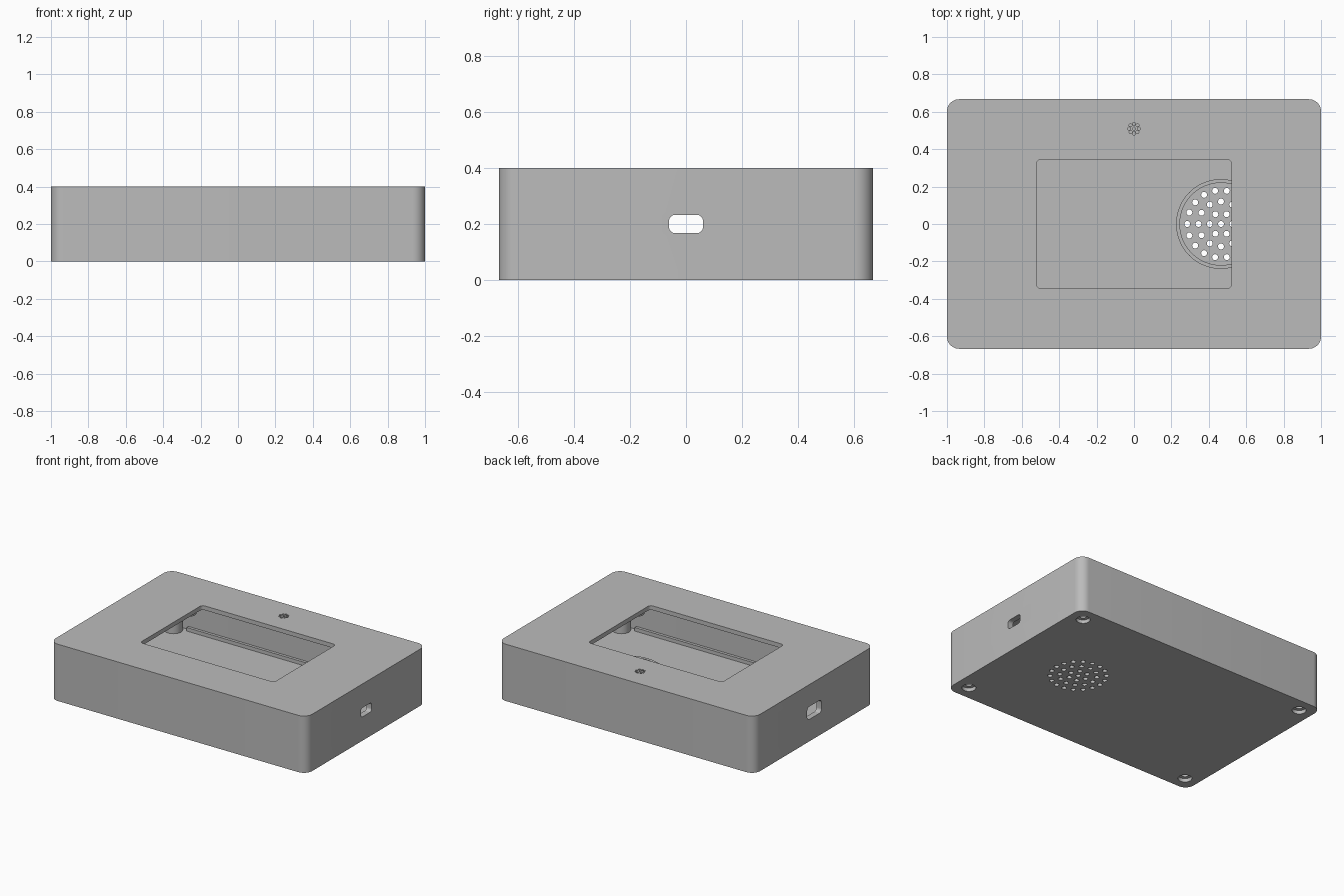
import bpy, bmesh
from math import sin, cos, pi, radians
from mathutils import Matrix, Vector

if "Cube" in bpy.data.objects:
    bpy.data.objects.remove(bpy.data.objects["Cube"])

GREY = (0.5, 0.5, 0.5, 1)
mat = bpy.data.materials.new("plain grey")
mat.use_nodes = True
mat.diffuse_color = GREY
mat.node_tree.nodes["Principled BSDF"].inputs["Base Color"].default_value = GREY

HX, HY, TOP = 1.0, 0.667, 0.4
WALL, LID, FLOOR = 0.04, 0.03, 0.04
SPEAKER = (0.465, 0)
MIC = (0, 0.51)
CORNERS = [(x, y) for x in (-0.9, 0.9) for y in (-0.567, 0.567)]
POSTS = [(x, y) for x in (-0.68, 0.68) for y in (-0.42, 0.42)]


def rounded(hx, hy, r, n=10):
    """Outline of a rounded rectangle."""
    pts = []
    for k, (sx, sy) in enumerate([(1, 1), (-1, 1), (-1, -1), (1, -1)]):
        for i in range(n + 1):
            a = (k + i / n) * pi / 2
            pts.append((sx * (hx - r) + r * cos(a), sy * (hy - r) + r * sin(a)))
    return pts


def circle(c, r, n=32):
    return [(c[0] + r * cos(2 * pi * i / n), c[1] + r * sin(2 * pi * i / n)) for i in range(n)]


def rings(c, spec):
    """Centres of holes set in concentric rings."""
    return [(c[0] + r * cos(2 * pi * i / n), c[1] + r * sin(2 * pi * i / n))
            for r, n in spec for i in range(n)]


def prisms(name, parts, matrix=None):
    """One object made of extruded outlines: (outline, low, high)."""
    bm = bmesh.new()
    for pts, z0, z1 in parts:
        low = [bm.verts.new((x, y, z0)) for x, y in pts]
        high = [bm.verts.new((x, y, z1)) for x, y in pts]
        bm.faces.new(low[::-1])
        bm.faces.new(high)
        for i in range(len(pts)):
            j = (i + 1) % len(pts)
            bm.faces.new((low[i], low[j], high[j], high[i]))
    if matrix:
        bmesh.ops.transform(bm, matrix=matrix, verts=bm.verts)
    bmesh.ops.recalc_face_normals(bm, faces=bm.faces)
    mesh = bpy.data.meshes.new(name)
    bm.to_mesh(mesh)
    bm.free()
    mesh.materials.append(mat)
    ob = bpy.data.objects.new(name, mesh)
    bpy.context.collection.objects.link(ob)
    return ob


def cut(ob, *cutters):
    """Subtract the cutters, bake the result and delete them."""
    for c in cutters:
        m = ob.modifiers.new("cut", "BOOLEAN")
        m.operation, m.solver, m.object = "DIFFERENCE", "EXACT", c
    bpy.context.view_layer.objects.active = ob
    for m in list(ob.modifiers):
        bpy.ops.object.modifier_apply(modifier=m.name)
    for c in cutters:
        bpy.data.objects.remove(c)


# Housing: hollow shell with display opening, microphone holes and side ports
housing = prisms("housing", [(rounded(HX, HY, 0.065), FLOOR, TOP)])
side = Matrix(((0, 0, 1, 0), (1, 0, 0, 0), (0, 1, 0, 0.2), (0, 0, 0, 1)))
cut(housing,
    prisms("cavity_cutter", [(rounded(HX - WALL, HY - WALL, 0.03), 0, TOP - LID)]),
    prisms("display_cutter", [(rounded(0.522, 0.345, 0.025), 0.3, 0.5)]),
    prisms("microphone_cutter", [(circle(p, 0.008, 12), 0.3, 0.5)
                                 for p in rings(MIC, [(0, 1), (0.026, 8)])]),
    prisms("left_port_cutter", [(rounded(0.06, 0.032, 0.02), 0.9, 1.1)], side),
    prisms("right_port_cutter", [(rounded(0.08, 0.045, 0.025), -1.1, -0.9)], side))

# Base plate with speaker grille and screw recesses
base = prisms("base_plate", [(rounded(HX, HY, 0.065), 0, FLOOR)])
grille = rings(SPEAKER, [(0, 1), (0.06, 6), (0.12, 12), (0.18, 18)])
cut(base,
    prisms("grille_cutter", [(circle(p, 0.016, 16), -0.1, 0.1) for p in grille]),
    prisms("screw_cutter", [(circle(p, 0.045), -0.1, 0.025) for p in CORNERS]),
    prisms("pilot_cutter", [(circle(p, 0.022, 20), 0, 0.1) for p in CORNERS]))

# Speaker seat ring on the base
ring = prisms("speaker_ring", [(circle(SPEAKER, 0.24, 64), FLOOR, 0.08)])
cut(ring, prisms("ring_cutter", [(circle(SPEAKER, 0.22, 64), 0, 0.2)]))

# Locating lip along the base, stopping short of the corner bosses
def bar(x0, x1, y0, y1):
    return [(x0, y0), (x1, y0), (x1, y1), (x0, y1)], FLOOR, 0.065

lip = prisms("base_lip",
             [bar(-0.82, 0.82, min(s * 0.6, s * 0.62), max(s * 0.6, s * 0.62)) for s in (-1, 1)] +
             [bar(min(s * 0.93, s * 0.95), max(s * 0.93, s * 0.95), -0.49, 0.49) for s in (-1, 1)])

# Corner screw bosses and short display posts
bosses = prisms("corner_bosses", [(circle(p, 0.06), FLOOR, TOP - LID) for p in CORNERS])
posts = prisms("display_posts", [(circle(p, 0.05), 0.27, TOP - LID) for p in POSTS])
cut(bosses, prisms("boss_cutter", [(circle(p, 0.022, 20), 0, 0.25) for p in CORNERS]))
cut(posts, prisms("post_cutter", [(circle(p, 0.02, 20), 0.2, 0.34) for p in POSTS]))

# Smooth the rounded walls, keep edges sharp
bpy.ops.object.select_all(action="DESELECT")
for ob in (housing, base, ring, lip, bosses, posts):
    ob.select_set(True)
bpy.context.view_layer.objects.active = housing
bpy.ops.object.shade_smooth_by_angle(angle=radians(35))
